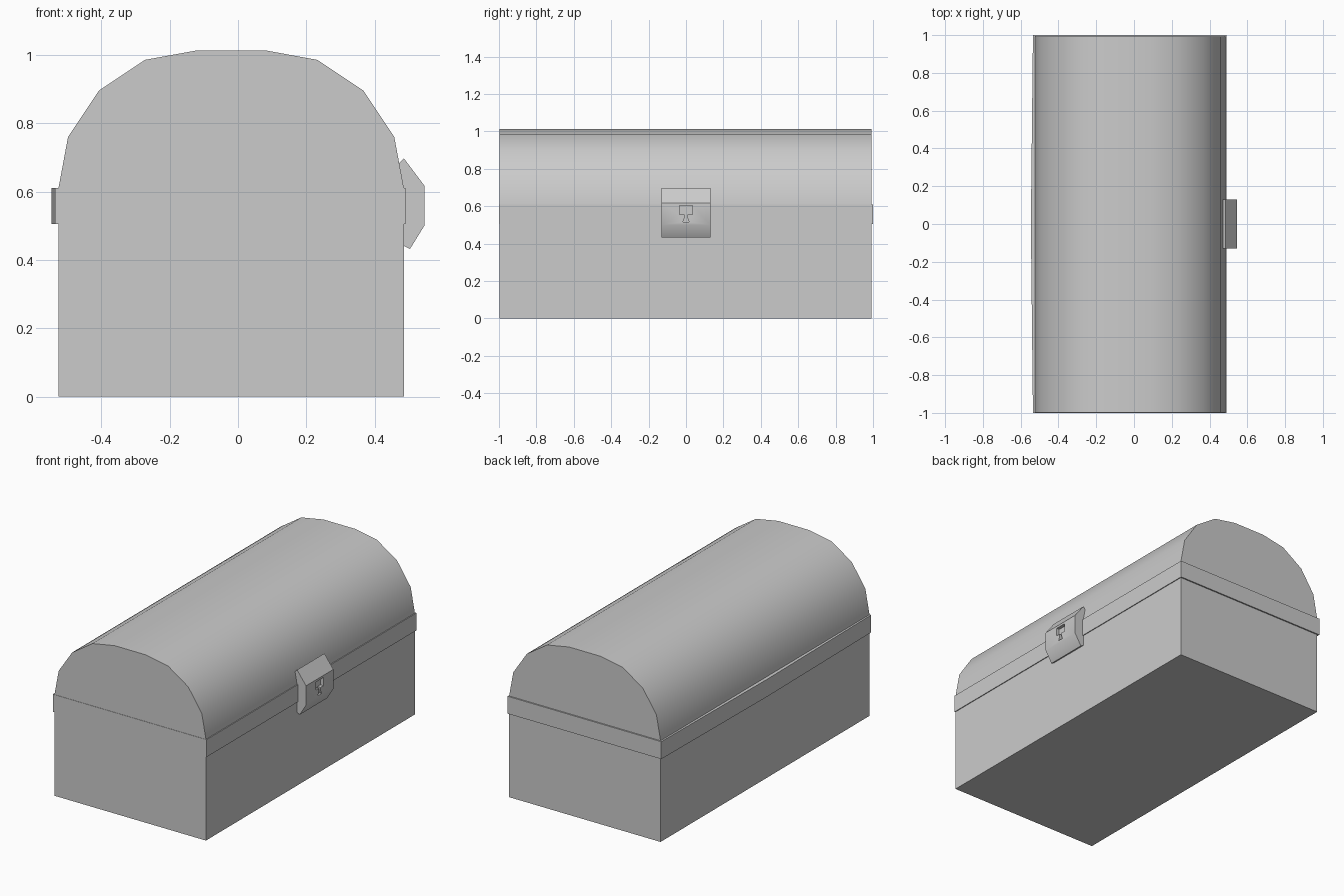
import bpy
import bmesh
import math

if "Cube" in bpy.data.objects:
    bpy.data.objects.remove(bpy.data.objects["Cube"])

GREY = (0.6, 0.6, 0.6)
grey = bpy.data.materials.new("plain grey")
grey.use_nodes = True
grey.diffuse_color = (*GREY, 1)
grey.node_tree.nodes["Principled BSDF"].inputs["Base Color"].default_value = (*GREY, 1)


def extrude(name, outline, start, end, place):
    """Prism: a 2D outline swept from start to end; place maps (u, v, w) to xyz."""
    bm = bmesh.new()
    rings = [[bm.verts.new(place(u, v, w)) for u, v in outline] for w in (start, end)]
    bm.faces.new(rings[0])
    bm.faces.new(rings[1])
    n = len(outline)
    for i in range(n):
        j = (i + 1) % n
        bm.faces.new((rings[0][i], rings[0][j], rings[1][j], rings[1][i]))
    bmesh.ops.recalc_face_normals(bm, faces=bm.faces)
    mesh = bpy.data.meshes.new(name)
    bm.to_mesh(mesh)
    bm.free()
    mesh.materials.append(grey)
    obj = bpy.data.objects.new(name, mesh)
    bpy.context.collection.objects.link(obj)
    return obj


def along_x(u, v, w):
    return (w, u, v)


def along_y(u, v, w):
    return (u, w, v)


def along_z(u, v, w):
    return (u, v, w)


def smooth(obj):
    bpy.ops.object.select_all(action="DESELECT")
    obj.select_set(True)
    bpy.context.view_layer.objects.active = obj
    bpy.ops.object.shade_smooth_by_angle(angle=math.radians(35))


MID = -0.02  # centre line of the box, the latch widens one side

# Box body
left, right = MID - 0.505, MID + 0.505
extrude("chest_body", [(left, 0), (right, 0), (right, 0.52), (left, 0.52)],
        -0.998, 0.992, along_y)

# Rim band, slightly bowed along the hinge side
extrude("rim_band", [(-0.535, -1), (0.49, -1), (0.49, 1), (-0.535, 1), (-0.546, 0)],
        0.505, 0.61, along_z)

# Arched lid
half = [(0.505, 0.6), (0.505, 0.61), (0.477, 0.76), (0.387, 0.895),
        (0.252, 0.985), (0.104, 1.012)]
arch = [(MID + x, z) for x, z in half] + [(MID - x, z) for x, z in reversed(half)]
smooth(extrude("arched_lid", arch, -0.998, 0.992, along_y))

# Latch plate with folded top and bottom
latch = extrude("latch", [(0.468, 0.68), (0.485, 0.697), (0.545, 0.617),
                          (0.545, 0.5), (0.503, 0.432), (0.468, 0.45)],
                -0.13, 0.13, along_y)

# Keyhole recess cut into the latch
key_half = [(0.035, 0.604), (0.035, 0.555), (0.008, 0.555), (0.008, 0.538), (0.017, 0.515)]
keyhole = [(y, z) for y, z in key_half] + [(-y, z) for y, z in reversed(key_half)]
cutter = extrude("keyhole_cutter", keyhole, 0.525, 0.6, along_x)
cutter.hide_render = True
cut = latch.modifiers.new("keyhole", "BOOLEAN")
cut.object = cutter
cut.solver = "EXACT"
bpy.context.view_layer.objects.active = latch
bpy.ops.object.modifier_apply(modifier=cut.name)
bpy.data.objects.remove(cutter)
smooth(latch)
